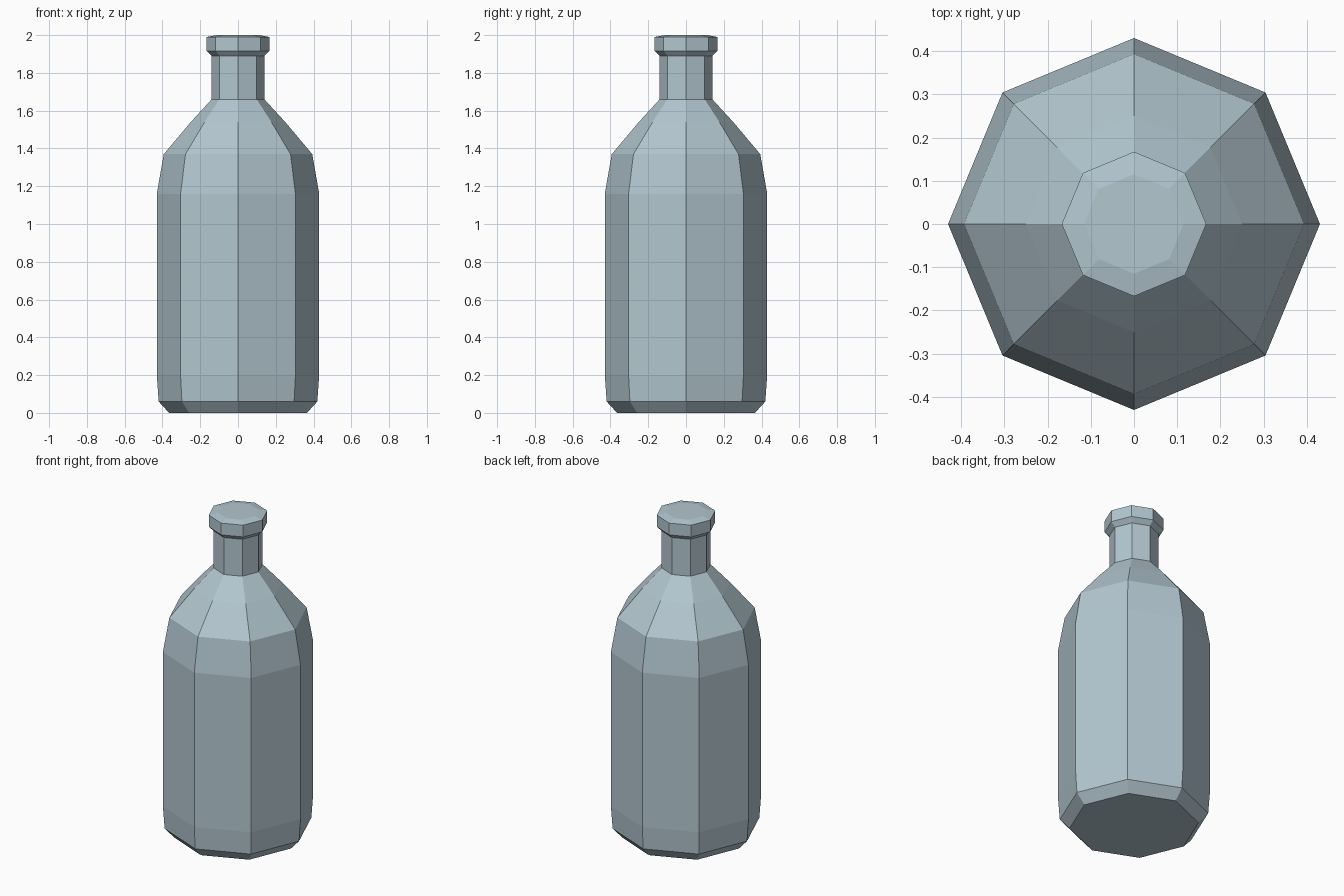
import bpy
import bmesh
from math import cos, sin, pi

default = bpy.data.objects.get("Cube")
if default:
    bpy.data.objects.remove(default, do_unlink=True)

SIDES = 8

# Pale blue-grey glass
glass = bpy.data.materials.new("pale_blue_glass")
glass.use_nodes = True
colour = (0.45, 0.57, 0.63, 1)
glass.diffuse_color = colour
glass.node_tree.nodes["Principled BSDF"].inputs["Base Color"].default_value = colour


def lathe(name, profile, material):
    """Turn a (radius, height) profile into a closed flat-faced solid."""
    bm = bmesh.new()
    rings = [[bm.verts.new((r * cos(2 * pi * i / SIDES), r * sin(2 * pi * i / SIDES), z))
              for i in range(SIDES)] for r, z in profile]
    for low, high in zip(rings, rings[1:]):
        for i in range(SIDES):
            j = (i + 1) % SIDES
            bm.faces.new((low[i], low[j], high[j], high[i]))
    bm.faces.new(rings[0][::-1])
    bm.faces.new(rings[-1])
    mesh = bpy.data.meshes.new(name)
    bm.to_mesh(mesh)
    bm.free()
    mesh.materials.append(material)
    obj = bpy.data.objects.new(name, mesh)
    bpy.context.collection.objects.link(obj)
    return obj


# Bottle: bevelled base, straight body, shoulder, neck, lip and shallow cap
lathe("bottle", [
    (0.365, 0), (0.42, 0.06), (0.43, 0.2),
    (0.43, 1.16), (0.393, 1.37), (0.25, 1.54), (0.14, 1.66),
    (0.14, 1.89), (0.167, 1.917),
    (0.167, 1.99), (0.115, 2),
], glass)
